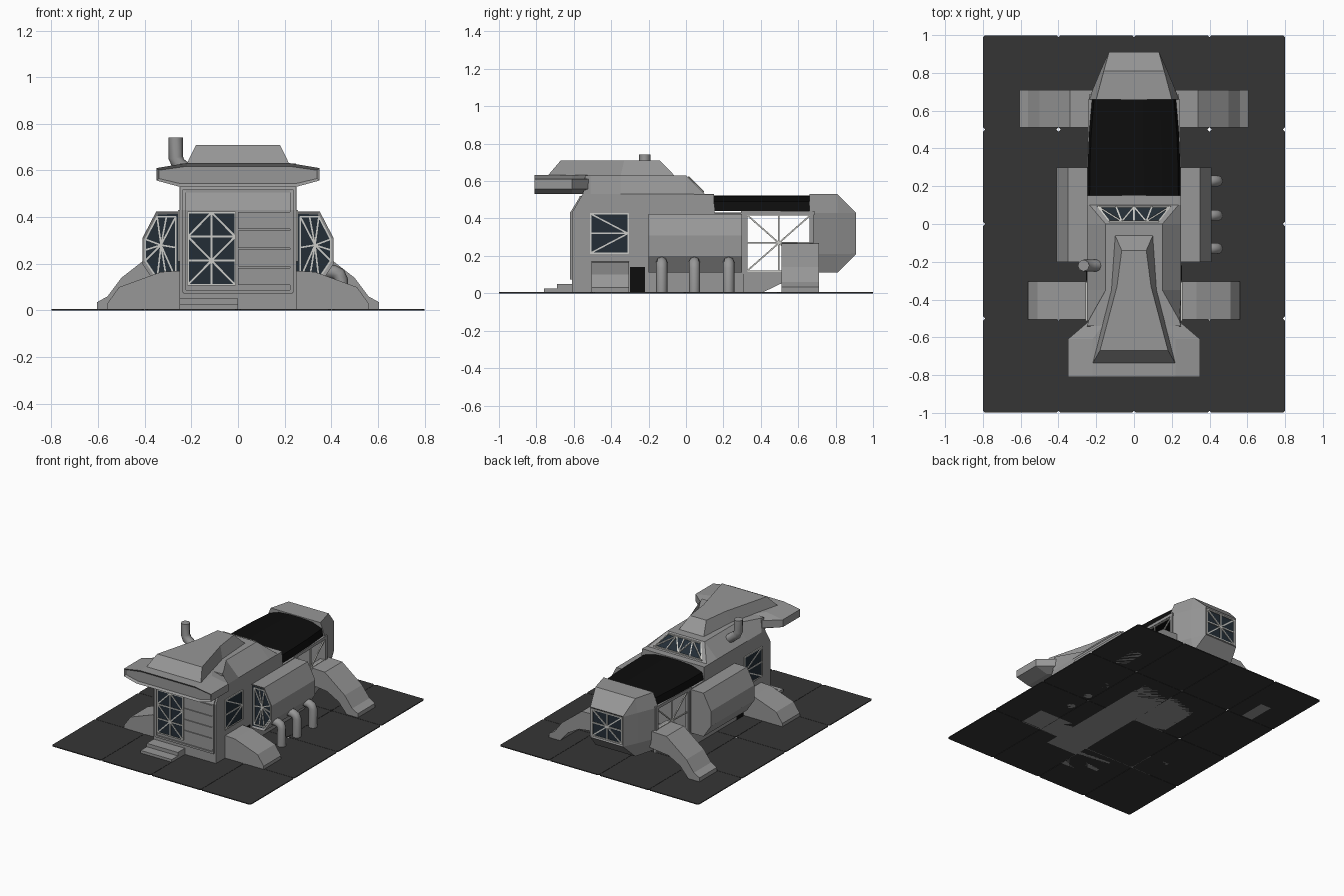
import bpy, bmesh, math
from mathutils import Vector, Matrix

if "Cube" in bpy.data.objects:
    bpy.data.objects.remove(bpy.data.objects["Cube"])

def material(name, c):
    m = bpy.data.materials.new(name)
    m.diffuse_color = (*c, 1)
    m.use_nodes = True
    m.node_tree.nodes["Principled BSDF"].inputs["Base Color"].default_value = m.diffuse_color
    return m

HULL = material("hull grey", (0.31, 0.31, 0.31))
TILE = material("ground charcoal", (0.036, 0.036, 0.036))
BLACK = material("roof black", (0.004, 0.004, 0.004))
GLASS = material("window glass", (0.017, 0.027, 0.037))
STRUT = material("strut pale grey", (0.6, 0.6, 0.57))

def finish(bm, name, *mats):
    me = bpy.data.meshes.new(name)
    bm.to_mesh(me)
    bm.free()
    ob = bpy.data.objects.new(name, me)
    for m in mats:
        me.materials.append(m)
    bpy.context.collection.objects.link(ob)
    return ob

def loft(name, rings, mat=HULL, inset=None, inset_mat=None, sx=1):
    """Skin rings of points and cap both ends; inset = (direction, width, depth)."""
    bm = bmesh.new()
    vs = [[bm.verts.new((x * sx, y, z)) for x, y, z in r] for r in rings]
    n = len(vs[0])
    for a, b in zip(vs, vs[1:]):
        for i in range(n):
            bm.faces.new((a[i], a[(i + 1) % n], b[(i + 1) % n], b[i]))
    caps = [bm.faces.new(vs[0]), bm.faces.new(vs[-1])]
    bmesh.ops.recalc_face_normals(bm, faces=bm.faces)
    if inset:
        end, width, depth = inset
        f = caps[end]
        bmesh.ops.inset_individual(bm, faces=[f], thickness=width, depth=-depth)
        f.material_index = 1
    return finish(bm, name, mat, inset_mat or mat)

def box(name, x0, x1, y0, y1, z0, z1, mat=HULL):
    r = lambda z: [(x0, y0, z), (x1, y0, z), (x1, y1, z), (x0, y1, z)]
    return loft(name, [r(z0), r(z1)], mat)

def bars(name, pairs, w=0.008, mat=STRUT):
    bm = bmesh.new()
    for a, b in pairs:
        a, b = Vector(a), Vector(b)
        d = b - a
        m = (Matrix.Translation((a + b) / 2) @ d.to_track_quat('Z', 'Y').to_matrix().to_4x4()
             @ Matrix.Diagonal((w, w, d.length + w * 0.5, 1)))
        bmesh.ops.create_cube(bm, size=1, matrix=m)
    return finish(bm, name, mat)

def window(name, a, b, c, d, nu, nv, glass=True):
    """Quad window with corners a, b (bottom), c, d (top), grid struts and diagonals."""
    a, b, c, d = map(Vector, (a, b, c, d))
    P = lambda i, j: a.lerp(b, i / nu).lerp(d.lerp(c, i / nu), j / nv)
    pr = [(P(i, 0), P(i, nv)) for i in range(nu + 1)]
    pr += [(P(0, j), P(nu, j)) for j in range(nv + 1)]
    for i in range(nu):
        for j in range(nv):
            pr.append((P(i, j), P(i + 1, j + 1)) if (i + j) % 2 == 0
                      else (P(i + 1, j), P(i, j + 1)))
    bars(name + "_struts", pr)
    if glass:
        bm = bmesh.new()
        bm.faces.new([bm.verts.new(p) for p in (a, b, c, d)])
        finish(bm, name + "_glass", GLASS)

def pipe(name, pts, r):
    cu = bpy.data.curves.new(name, 'CURVE')
    cu.dimensions = '3D'
    cu.bevel_depth, cu.bevel_resolution, cu.use_fill_caps = r, 2, True
    s = cu.splines.new('POLY')
    s.points.add(len(pts) - 1)
    for p, q in zip(s.points, pts):
        p.co = (*q, 1)
    cu.materials.append(HULL)
    bpy.context.collection.objects.link(bpy.data.objects.new(name, cu))

# ground tiles with clipped corners
for i in range(4):
    for j in range(4):
        x0, y0, c, g = -0.8 + 0.4 * i, -1 + 0.5 * j, 0.01, 0.001
        x1, y1, x0, y0 = x0 + 0.4 - g, y0 + 0.5 - g, x0 + g, y0 + g
        o = [(x0 + c, y0), (x1 - c, y0), (x1, y0 + c), (x1, y1 - c),
             (x1 - c, y1), (x0 + c, y1), (x0, y1 - c), (x0, y0 + c)]
        loft("ground_tile", [[(x, y, z) for x, y in o] for z in (0, 0.006)], TILE)

# main hull: y, shoulder height, top half width, top height
HULL_SECTIONS = [(-0.61, .43, .249, .431), (-0.55, .53, .249, .535), (-0.54, .53, .249, .63),
                 (-0.51, .53, .24, .63), (-0.35, .53, .15, .63), (0, .53, .15, .63),
                 (0.1, .529, .235, .531), (0.15, .529, .235, .531), (0.152, .43, .235, .431),
                 (0.31, .43, .235, .431)]
loft("main_hull", [[(-.25, y, 0), (-.25, y, s), (-t, y, z), (t, y, z), (.25, y, s), (.25, y, 0)]
                   for y, s, t, z in HULL_SECTIONS])

# visor over the entrance
def visor_ring(y, k):
    r = [(.25, .53), (.35, .557), (.35, .61), (.22, .632)]
    return [(x * k, y, z) for x, z in r] + [(-x * k, y, z) for x, z in reversed(r)]
loft("visor", [visor_ring(-.81, 1), visor_ring(-.61, 1), visor_ring(-.52, .7)],
     inset=(0, .014, .012))

# raised roof hump
def hump_ring(z, pts):
    return [(x, y, z) for x, y in pts] + [(-x, y, z) for x, y in reversed(pts)]
loft("roof_hump", [hump_ring(.628, [(.22, -.74), (.12, -.35), (.1, -.06)]),
                   hump_ring(.71, [(.18, -.67), (.09, -.33), (.065, -.14)])])

# rear module
def rear_ring(y, w, t, z0, z1, c):
    h = [(t, z0), (w, z0 + c), (w, z1 - c), (t, z1)]
    return [(x, y, z) for x, z in h] + [(-x, y, z) for x, z in reversed(h)]
loft("rear_module", [rear_ring(.66, .24, .2, .11, .53, .1), rear_ring(.81, .178, .16, .11, .53, .1),
                     rear_ring(.91, .133, .132, .21, .43, .002)],
     inset=(1, .012, .008), inset_mat=GLASS)
window("rear_window", (-.118, .904, .225), (.118, .904, .225), (.118, .904, .415),
       (-.118, .904, .415), 2, 2, glass=False)

# open link room: belly, corner posts, top beams, dark roof
belly = [(.31, 0), (.4, 0), (.63, .11), (.66, .115), (.31, .115)]
loft("link_belly", [[(x, y, z) for y, z in belly] for x in (-.24, .24)])
for s in (-1, 1):
    bars("link_frame", [((s * .238, .3, .43), (s * .228, .68, .43)),
                        ((s * .235, .318, .11), (s * .235, .318, .43)),
                        ((s * .228, .672, .11), (s * .228, .672, .43))], .022, HULL)
    window("link_window", (s * .238, .325, .118), (s * .23, .668, .118),
           (s * .23, .668, .42), (s * .238, .325, .42), 2, 2, glass=False)
arch = [(1, .44), (.95, .49), (.6, .517), (.2, .524)]
def arch_ring(y, w):
    return [(x * w, y, z) for x, z in arch] + [(-x * w, y, z) for x, z in reversed(arch)]
loft("dark_roof", [arch_ring(.145, .247), arch_ring(.31, .245), arch_ring(.48, .238),
                   arch_ring(.665, .222)], BLACK)

# sloped rear cabin window
window("cabin_window", (-.19, .092, .543), (.19, .092, .543), (.13, .015, .62),
       (-.13, .015, .62), 4, 1)

# parts on both sides
pod = [(.24, .425), (.35, .425), (.41, .31), (.41, .2), (.35, .11), (.24, .11)]
front_leg = [(.24, .17), (.33, .165), (.51, .1), (.56, .03), (.56, 0), (.24, 0)]
back_leg = [(.2, .27), (.34, .265), (.41, .21), (.5, .14), (.56, .06), (.605, .035), (.605, 0),
            (.52, 0), (.45, .08), (.36, .13), (.2, .15)]
for s in (-1, 1):
    side = "right" if s > 0 else "left"
    loft(side + "_pod", [[(x, y, z) for x, z in pod] for y in (-.2, .3)],
         inset=(0, .016, .008), inset_mat=GLASS, sx=s)
    c = Vector((s * .33, -.194, .28))
    rim = [c + (Vector((s * max(x, .255), -.194, z)) - c) * .84 for x, z in pod]
    mid = [(rim[i] + rim[(i + 1) % 6]) / 2 for i in (0, 2, 4, 5)]
    bars(side + "_pod_struts", [(c, p) for p in rim + mid]
         + [(rim[i], rim[(i + 1) % 6]) for i in range(6)], .007)
    loft(side + "_front_leg", [[(x, y, z) for x, z in front_leg] for y in (-.505, -.305)], sx=s)
    loft(side + "_back_leg", [[(x, y, z) for x, z in back_leg] for y in (.51, .71)], sx=s)
    x = s * .253
    window(side + "_cabin_window", (x, -.51, .215), (x, -.31, .215), (x, -.31, .425),
           (x, -.51, .425), 1, 2)
    box(side + "_vent", s * .247, s * .253, -.3, -.22, .006, .14, BLACK)

# exhaust pipes on the right, chimney on the left
for y in (-.13, .045, .228):
    pipe("exhaust_pipe", [(.36, y, .17), (.41, y, .165), (.432, y, .155), (.442, y, .13),
                          (.442, y, 0)], .03)
pipe("chimney", [(-.18, -.22, .57), (-.225, -.22, .605), (-.255, -.22, .628),
                 (-.267, -.22, .655), (-.267, -.22, .742)], .031)

# entrance: frame, glass half, slatted door half, steps
f = [(-.23, -.612, .08), (.23, -.612, .08), (.23, -.612, .43), (.23, -.562, .512),
     (-.23, -.562, .512), (-.23, -.612, .43)]
bars("entrance_frame", [(f[i], f[(i + 1) % 6]) for i in range(6)], .014, HULL)
window("entrance_window", (-.215, -.614, .11), (-.012, -.614, .11), (-.012, -.614, .42),
       (-.215, -.614, .42), 2, 3)
for i in range(4):
    z = .108 + i * .08
    box("door_slat", 0, .222, -.617, -.605, z, z + .074)
box("lower_step", -.25, 0, -.76, -.61, 0, .025)
box("upper_step", -.25, 0, -.69, -.6, 0, .05)
